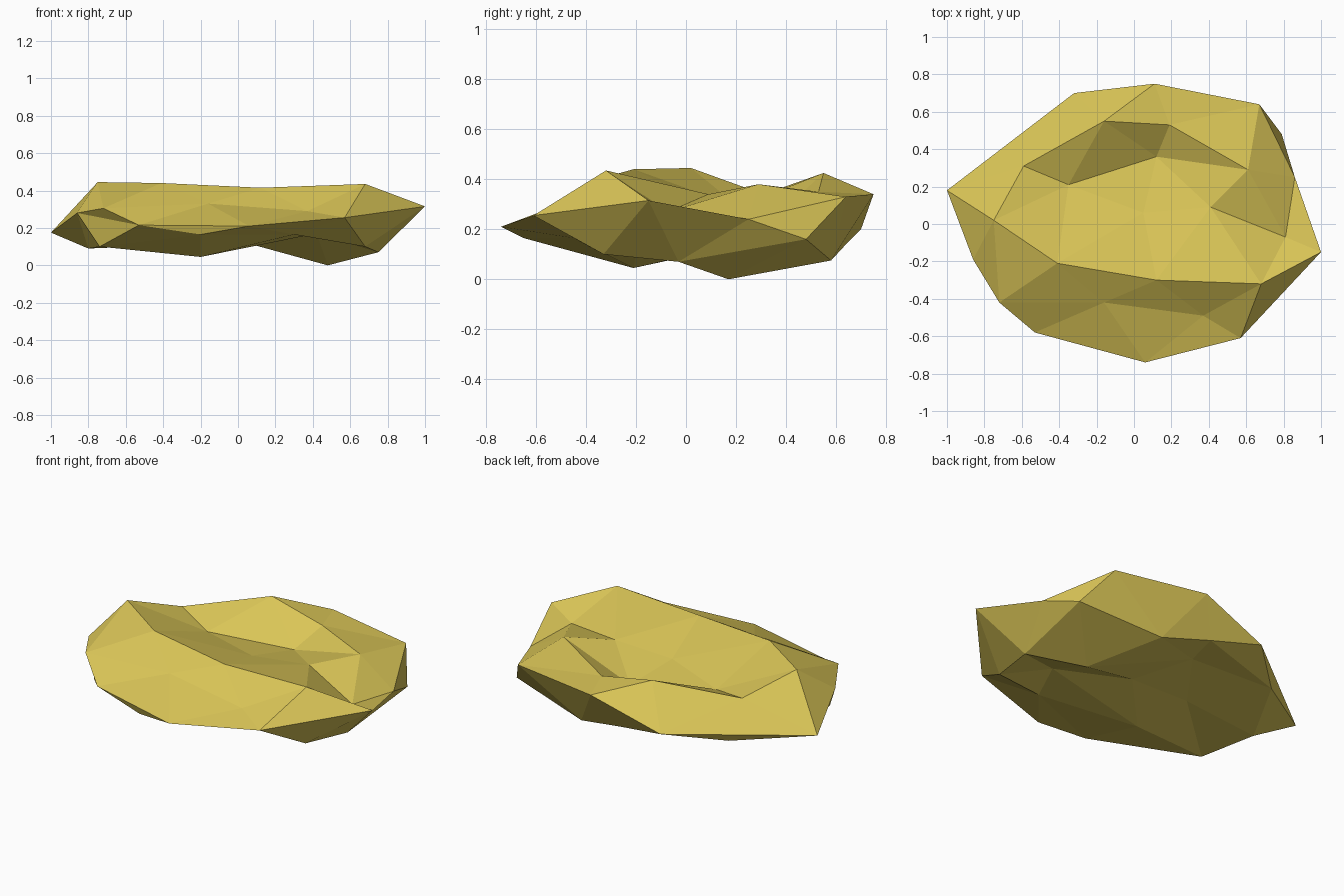
import bpy
import bmesh
from mathutils import Vector

# Remove the default object
default_cube = bpy.data.objects.get("Cube")
if default_cube:
    bpy.data.objects.remove(default_cube, do_unlink=True)


def flat_material(name, colour):
    material = bpy.data.materials.new(name)
    material.use_nodes = True
    material.diffuse_color = colour
    shader = next(n for n in material.node_tree.nodes if n.type == "BSDF_PRINCIPLED")
    shader.inputs["Base Color"].default_value = colour
    shader.inputs["Roughness"].default_value = 0.9
    return material


def add_ring(mesh, points):
    """Add a ring of points, given in hundredths of a unit."""
    return [mesh.verts.new(Vector(point) / 100) for point in points]


def add_half(mesh, pole, inner, outer, rim):
    """Join pole, inner ring, outer ring and rim into half a faceted ball."""
    sectors = len(inner)
    around = len(outer)
    for sector in range(sectors):
        following = (sector + 1) % sectors
        start = 2 * sector
        middle = start + 1
        end = (start + 2) % around
        near, far = inner[sector], inner[following]
        corner, between, next_corner = outer[start], outer[middle], outer[end]
        triangles = (
            (pole, near, far),
            (near, corner, between),
            (near, between, far),
            (far, between, next_corner),
            (corner, rim[start], rim[middle]),
            (corner, rim[middle], between),
            (between, rim[middle], rim[end]),
            (between, rim[end], next_corner),
        )
        for triangle in triangles:
            mesh.faces.new(triangle)


mesh = bmesh.new()

# Widest edge of the rock, counter-clockwise from the left side
rim = add_ring(mesh, [
    (100, -15, 31.5), (86, 25, 24), (67, 64, 33), (11, 75, 34), (-32, 70, 20),
    (-100, 18, 17.5), (-86, -19, 28), (-53, -58, 21.5), (6, -74, 21), (57, -61, 25.5),
])

# Upper side: raised border around a shallow hollow
top_pole = add_ring(mesh, [(5, 6, 31)])[0]
top_inner = add_ring(mesh, [
    (41, 9, 34), (12, 36, 25), (-35, 21, 29), (-41, -21, 44), (12, -30, 41.5),
])
top_outer = add_ring(mesh, [
    (81, -7, 27), (61, 29, 38), (19, 53, 35), (-16, 55, 42.5), (-59, 31, 34),
    (-75, 2, 44.5), (-72, -42, 30.5), (-16, -42, 33), (37, -49, 29), (68, -32, 43.5),
])
add_half(mesh, top_pole, top_inner, top_outer, rim)

# Underside: its corners sit between those of the upper side
base_pole = add_ring(mesh, [(8, 8, 11)])[0]
base_inner = add_ring(mesh, [
    (48, 17, 0), (-8, 40, 15.5), (-30, 9, 11), (-20, -21, 4.5), (42, -19, 17),
])
base_outer = add_ring(mesh, [
    (79, 48, 16), (29, 58, 7.5), (-1, 64, 14), (-60, 45, 14), (-80, 6, 9),
    (-74, -31, 10), (-20, -65, 16.5), (30, -45, 16.5), (68, -33, 10), (75, -3, 7),
])
add_half(mesh, base_pole, base_inner, base_outer, rim[1:] + rim[:1])

# Finish as one flat-shaded object
bmesh.ops.recalc_face_normals(mesh, faces=mesh.faces)
rock_mesh = bpy.data.meshes.new("rock")
mesh.to_mesh(rock_mesh)
mesh.free()
rock_mesh.materials.append(flat_material("mustard yellow", (0.70, 0.56, 0.095, 1)))
rock = bpy.data.objects.new("rock", rock_mesh)
bpy.context.collection.objects.link(rock)
